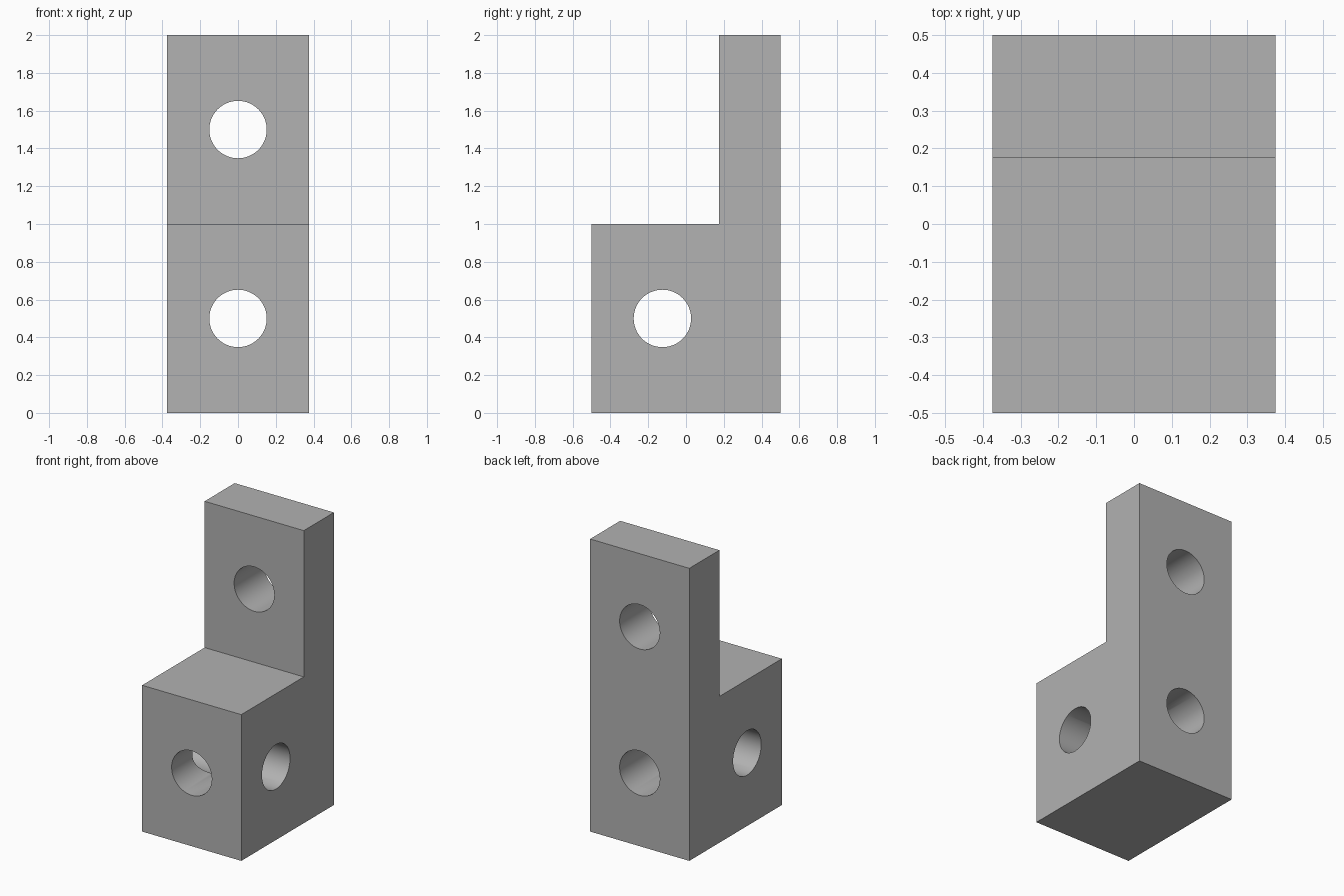
import bpy
import bmesh
import math

default_cube = bpy.data.objects.get("Cube")
if default_cube:
    bpy.data.objects.remove(default_cube, do_unlink=True)

WIDTH = 0.75
HOLE_RADIUS = 0.152

# Single grey material
grey = bpy.data.materials.new("plain grey")
grey.use_nodes = True
colour = (0.445, 0.445, 0.445, 1)
grey.diffuse_color = colour
grey.node_tree.nodes["Principled BSDF"].inputs["Base Color"].default_value = colour

# L-shaped bracket: side profile (y, z) extruded across the width
profile = [(-0.5, 0), (0.5, 0), (0.5, 2), (0.175, 2), (0.175, 1), (-0.5, 1)]
bm = bmesh.new()
side = bm.faces.new([bm.verts.new((-WIDTH / 2, y, z)) for y, z in profile])
extruded = bmesh.ops.extrude_face_region(bm, geom=[side])["geom"]
moved = [v for v in extruded if isinstance(v, bmesh.types.BMVert)]
bmesh.ops.translate(bm, verts=moved, vec=(WIDTH, 0, 0))
bmesh.ops.recalc_face_normals(bm, faces=bm.faces)
mesh = bpy.data.meshes.new("bracket")
bm.to_mesh(mesh)
bm.free()
mesh.materials.append(grey)
bracket = bpy.data.objects.new("bracket", mesh)
bpy.context.collection.objects.link(bracket)


def drill(name, location, rotation):
    """Cut a round through hole along the rotated cylinder axis."""
    bpy.ops.mesh.primitive_cylinder_add(
        vertices=64, radius=HOLE_RADIUS, depth=3, location=location, rotation=rotation)
    cutter = bpy.context.object
    cutter.name = name + "_cutter"
    cutter.hide_render = True
    cutter.data.materials.append(grey)
    bpy.ops.object.select_all(action="DESELECT")
    bracket.select_set(True)
    bpy.context.view_layer.objects.active = bracket
    cut = bracket.modifiers.new(name, "BOOLEAN")
    cut.operation = "DIFFERENCE"
    cut.solver = "EXACT"
    cut.object = cutter
    bpy.ops.object.modifier_apply(modifier=cut.name)
    bpy.data.objects.remove(cutter, do_unlink=True)


# Two front-to-back holes and one crossing hole through the block
quarter = math.pi / 2
drill("lower_hole", (0, 0, 0.5), (quarter, 0, 0))
drill("upper_hole", (0, 0, 1.5), (quarter, 0, 0))
drill("cross_hole", (0, -0.125, 0.5), (0, quarter, 0))

# Smooth hole walls, crisp outer edges
bpy.ops.object.shade_smooth_by_angle(angle=math.radians(30))
